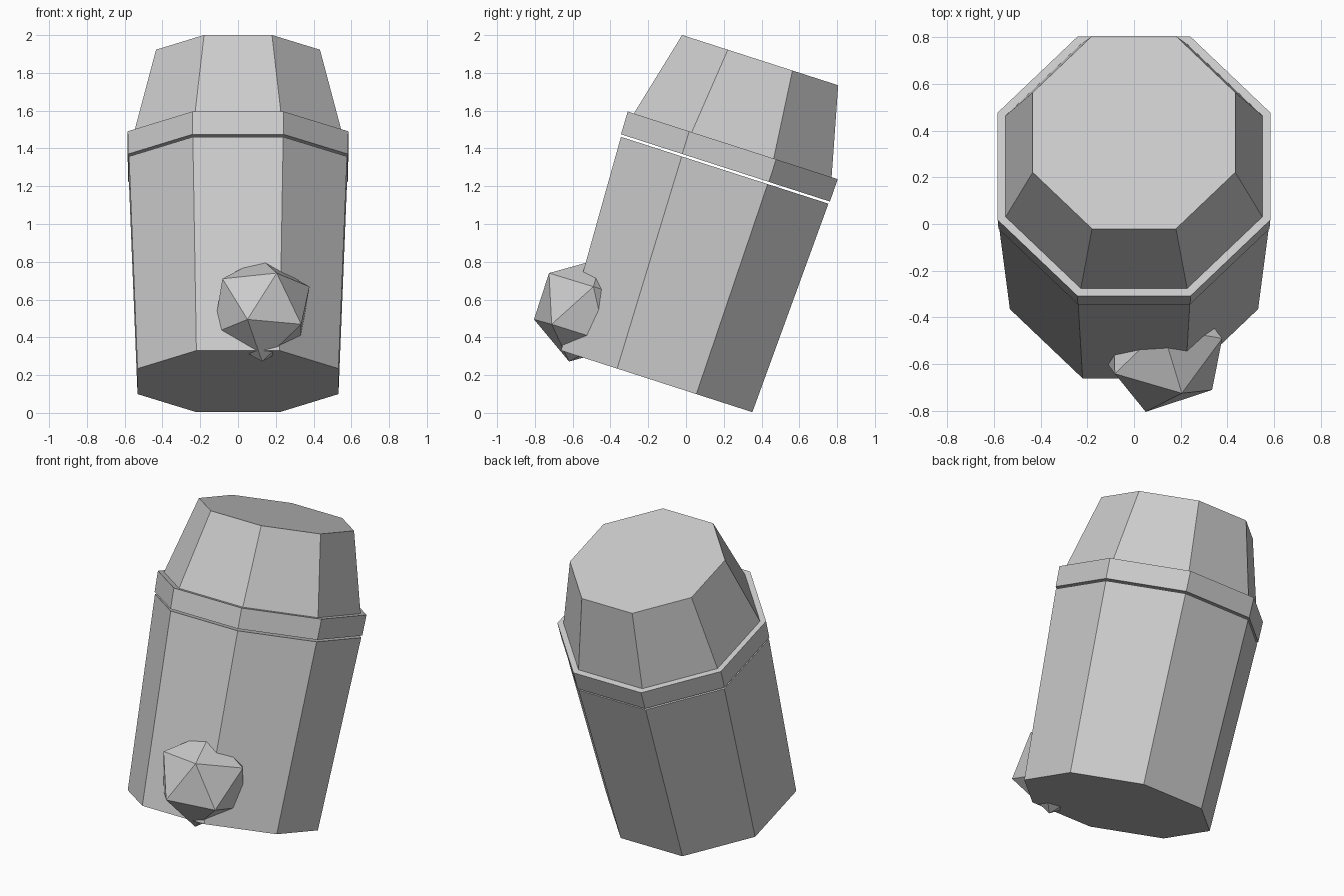
import bpy, bmesh, math
from mathutils import Matrix, Vector

if "Cube" in bpy.data.objects:
    bpy.data.objects.remove(bpy.data.objects["Cube"])

grey = bpy.data.materials.new("light grey")
grey.diffuse_color = (0.6, 0.6, 0.6, 1)
grey.use_nodes = True
grey.node_tree.nodes["Principled BSDF"].inputs["Base Color"].default_value = grey.diffuse_color


def add_object(name, bm):
    bmesh.ops.recalc_face_normals(bm, faces=bm.faces[:])
    mesh = bpy.data.meshes.new(name)
    bm.to_mesh(mesh)
    bm.free()
    mesh.materials.append(grey)
    obj = bpy.data.objects.new(name, mesh)
    bpy.context.collection.objects.link(obj)
    return obj


def octagon_loft(name, profile):
    """Closed eight-sided solid from (apothem, height) pairs."""
    bm = bmesh.new()
    rings = []
    for apothem, h in profile:
        r = apothem / math.cos(math.pi / 8)
        rings.append([bm.verts.new((r * math.cos((i + 0.5) * math.pi / 4),
                                    r * math.sin((i + 0.5) * math.pi / 4), h))
                      for i in range(8)])
    for low, high in zip(rings, rings[1:]):
        for i in range(8):
            j = (i + 1) % 8
            bm.faces.new((low[i], low[j], high[j], high[i]))
    bm.faces.new(rings[0][::-1])
    bm.faces.new(rings[-1])
    return add_object(name, bm)


# Leaning can: body and lid share one tilted axis, with a thin gap between
tilt = (Matrix.Translation((0, -0.155, 0.167))
        @ Matrix.Rotation(math.radians(-17.85), 4, 'X'))
body = octagon_loft("can_body", [(0.532, 0), (0.577, 1.174)])
lid = octagon_loft("can_lid", [(0.581, 1.187), (0.584, 1.3126),
                               (0.55, 1.3126), (0.434, 1.7865)])
body.matrix_world = tilt
lid.matrix_world = tilt


# Faceted lump half sunk into the front of the body
def frame(p, q):
    """Axes with z along p and x towards q."""
    z = p.normalized()
    y = z.cross(q).normalized()
    return Matrix((y.cross(z), y, z)).transposed()


centre = Vector((0.124, -0.533, 0.5445))
corner_a = Vector((0.05, -0.805, 0.495)) - centre
corner_b = Vector((0.205, -0.725, 0.74)) - centre
bm = bmesh.new()
bmesh.ops.create_icosphere(bm, subdivisions=1, radius=0.286)
pole = max(bm.verts, key=lambda v: v.co.z)
side = pole.link_edges[0].other_vert(pole)
turn = frame(corner_a, corner_b) @ frame(pole.co, side.co).transposed()
bmesh.ops.transform(bm, matrix=Matrix.Translation(centre) @ turn.to_4x4(),
                    verts=bm.verts[:])
add_object("front_lump", bm)
